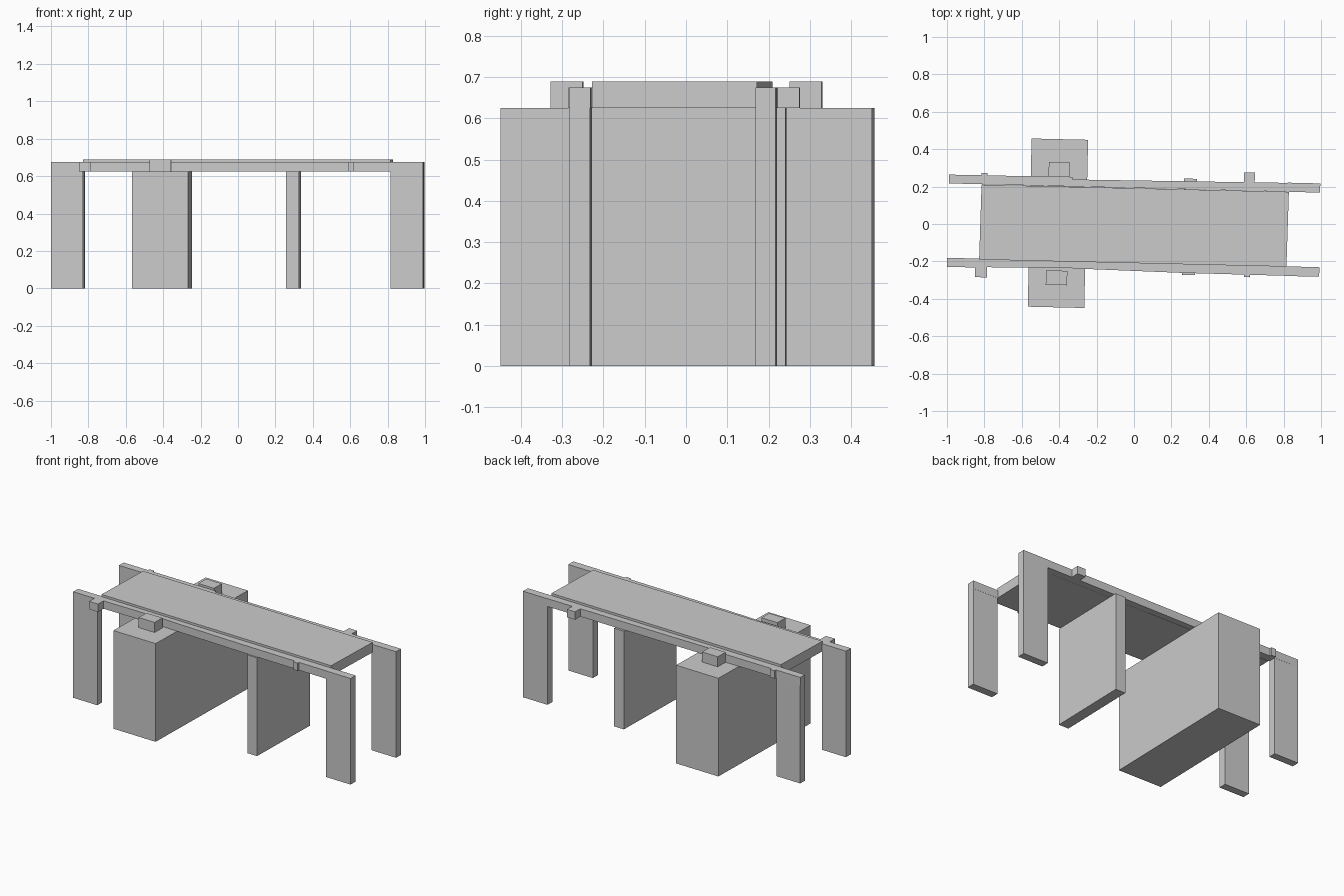
import bpy, bmesh

if "Cube" in bpy.data.objects:
    bpy.data.objects.remove(bpy.data.objects["Cube"])

BEAM_Z = (0.625, 0.675)
DECK_Z = (0.625, 0.689)


def prism(name, pts, z):
    """Extrude a counter-clockwise plan outline between two heights."""
    bm = bmesh.new()
    face = bm.faces.new([bm.verts.new((x, y, z[0])) for x, y in pts])
    ext = bmesh.ops.extrude_face_region(bm, geom=[face], use_keep_orig=True)
    for v in ext["geom"]:
        if isinstance(v, bmesh.types.BMVert):
            v.co.z = z[1]
    bmesh.ops.recalc_face_normals(bm, faces=bm.faces)
    mesh = bpy.data.meshes.new(name)
    bm.to_mesh(mesh)
    bm.free()
    obj = bpy.data.objects.new(name, mesh)
    bpy.context.collection.objects.link(obj)
    return obj


def skew_box(name, x0, x1, y0, y1, z, slope=-0.023):
    """Box turned slightly to follow the skewed bridge axis."""
    dx, dy = (x1 - x0) * slope, (y0 - y1) * slope
    prism(name, [(x0, y0), (x1, y0 + dx), (x1 + dy, y1 + dx), (x0 + dy, y1)], z)


# Road deck
prism("deck", [(-0.828, -0.19), (0.815, -0.228), (0.828, 0.172), (-0.815, 0.21)], DECK_Z)

# Side beams
prism("front_beam", [(-1.0, -0.229), (-0.36, -0.235), (-0.265, -0.24), (0.25, -0.261),
                     (0.99, -0.282), (0.99, -0.231), (-1.0, -0.181)], BEAM_Z)
prism("back_beam", [(-0.99, 0.217), (0.995, 0.168), (0.995, 0.217), (-0.33, 0.238),
                    (-0.33, 0.251), (-0.99, 0.264)], BEAM_Z)

# Corner legs
LEG_Z = (0, BEAM_Z[1])
skew_box("front_left_leg", -1.0, -0.828, -0.229, -0.181, LEG_Z)
skew_box("front_right_leg", 0.815, 0.99, -0.278, -0.228, LEG_Z)
skew_box("back_left_leg", -0.99, -0.82, 0.217, 0.264, LEG_Z)
skew_box("back_right_leg", 0.82, 0.995, 0.172, 0.221, LEG_Z)

# Wide and narrow piers
PIER_Z = (0, BEAM_Z[0])
skew_box("wide_pier", -0.568, -0.266, -0.442, 0.457, PIER_Z)
skew_box("narrow_pier", 0.256, 0.325, -0.272, 0.243, PIER_Z)

# Blocks standing on the wide pier
skew_box("front_pier_block", -0.472, -0.358, -0.325, -0.248, DECK_Z)
skew_box("back_pier_block", -0.457, -0.345, 0.253, 0.331, DECK_Z)

# Small blocks on the outside of the beams
skew_box("front_left_block", -0.85, -0.786, -0.284, -0.22, BEAM_Z)
skew_box("front_right_block", 0.588, 0.62, -0.284, -0.25, BEAM_Z)
skew_box("back_left_block", -0.817, -0.785, 0.24, 0.274, BEAM_Z)
skew_box("back_right_block", 0.587, 0.645, 0.21, 0.276, BEAM_Z)
